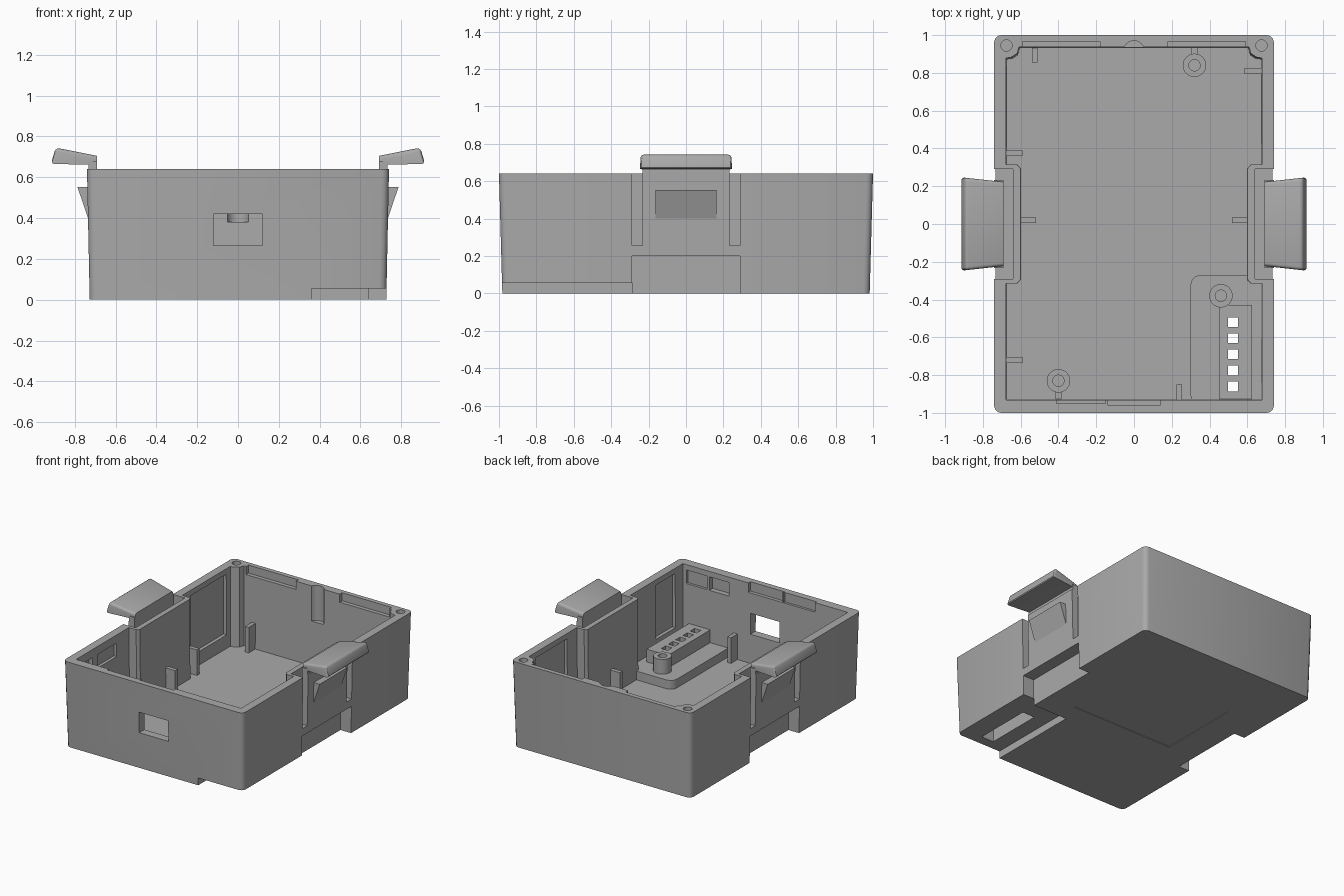
import bpy, bmesh, math
from mathutils import Vector

if "Cube" in bpy.data.objects:
    bpy.data.objects.remove(bpy.data.objects["Cube"], do_unlink=True)

grey = bpy.data.materials.new("plain_grey")
grey.use_nodes = True
COLOUR = (0.4, 0.4, 0.4, 1)
grey.diffuse_color = COLOUR
grey.node_tree.nodes["Principled BSDF"].inputs["Base Color"].default_value = COLOUR


def finish(name, bm):
    bmesh.ops.recalc_face_normals(bm, faces=bm.faces)
    mesh = bpy.data.meshes.new(name)
    bm.to_mesh(mesh)
    bm.free()
    mesh.materials.append(grey)
    obj = bpy.data.objects.new(name, mesh)
    bpy.context.collection.objects.link(obj)
    return obj


def prism(name, pts, lo, hi, axis="z", low_scale=1.0, bevel=0, edges=None):
    """Extrude a 2D outline: (x, y) along z or (x, z) along y."""
    bm = bmesh.new()
    def place(p, t, s):
        return (p[0] * s, p[1] * s, t) if axis == "z" else (p[0], t, p[1])
    a = [bm.verts.new(place(p, lo, low_scale)) for p in pts]
    b = [bm.verts.new(place(p, hi, 1)) for p in pts]
    bm.faces.new(a)
    bm.faces.new(b)
    for i in range(len(pts)):
        j = (i + 1) % len(pts)
        bm.faces.new((a[i], a[j], b[j], b[i]))
    if bevel:
        chosen = [e for e in bm.edges if edges is None or edges(e)]
        bmesh.ops.bevel(bm, geom=chosen, offset=bevel, segments=3,
                        profile=0.5, affect="EDGES")
    return finish(name, bm)


def box(name, x0, x1, y0, y1, z0, z1, **kw):
    return prism(name, [(x0, y0), (x1, y0), (x1, y1), (x0, y1)], z0, z1, **kw)


def disc(x, y, r, n=32):
    return [(x + r * math.cos(i * math.tau / n), y + r * math.sin(i * math.tau / n))
            for i in range(n)]


def boolean(obj, other, operation="DIFFERENCE"):
    mod = obj.modifiers.new("cut", "BOOLEAN")
    mod.operation, mod.solver, mod.object = operation, "EXACT", other
    bpy.context.view_layer.objects.active = obj
    bpy.ops.object.modifier_apply(modifier=mod.name)
    bpy.data.objects.remove(other, do_unlink=True)


def cut_box(obj, *dims, **kw):
    boolean(obj, box("cutter", *dims, **kw))


def smooth(obj):
    bpy.ops.object.select_all(action="DESELECT")
    obj.select_set(True)
    bpy.context.view_layer.objects.active = obj
    bpy.ops.object.shade_smooth_by_angle(angle=math.radians(30))


def upright(e):
    return abs(e.verts[0].co.z - e.verts[1].co.z) > 0.02


TOP, FLOOR = 0.64, 0.05

# Tapered tray shell with a cavity that steps in around the clips
body = box("tray_body", -0.74, 0.74, -1, 1, 0, TOP, low_scale=0.982,
           bevel=0.035, edges=upright)
half = [(0.68, -0.935), (0.68, -0.315), (0.62, -0.315), (0.603, -0.295),
        (0.603, 0.295), (0.62, 0.315), (0.68, 0.315), (0.68, 0.88),
        (0.65, 0.885), (0.62, 0.905), (0.61, 0.94)]
cavity = half + [(-x, y) for x, y in reversed(half)]
boolean(body, prism("cutter", cavity, FLOOR, 0.8, low_scale=0.99))

# Raised connector platform and terminal block
boolean(body, box("platform", 0.30, 0.69, -0.96, -0.27, 0.02, 0.115,
                  bevel=0.05, edges=upright), "UNION")
boolean(body, box("terminal", 0.45, 0.625, -0.95, -0.43, 0.03, 0.21), "UNION")
cut_box(body, 0.36, 0.9, -1.2, -0.285, -0.1, 0.055)
cut_box(body, 0.475, 0.575, -0.91, -0.48, -0.1, 0.16)
for i in range(5):
    y = -0.52 - i * 0.085
    cut_box(body, 0.497, 0.55, y - 0.026, y + 0.026, 0.1, 0.3)

for s in (-1, 1):
    def side(x0, x1):
        return sorted((s * x0, s * x1))
    # Foot recess, gap behind the clip arm, and slots beside it
    cut_box(body, *side(0.64, 0.9), -0.29, 0.29, -0.1, 0.2)
    cut_box(body, *side(0.64, 0.69), -0.29, 0.29, 0.25, 0.8)
    for t in (-1, 1):
        y0, y1 = sorted((t * 0.232, t * 0.29))
        cut_box(body, *side(0.645, 0.9), y0, y1, 0.255, 0.85)
    # Blind screw hole in the back corner
    boolean(body, prism("cutter", disc(s * 0.675, 0.945, 0.03), 0.45, 0.8))
    # Shallow ledge in the back wall
    cut_box(body, *side(0.18, 0.59), 0.9, 0.966, 0.58, 0.8)

# Front window and back wall groove
cut_box(body, -0.12, 0.12, -1.1, -0.9, 0.265, 0.42)
boolean(body, prism("cutter", disc(0, 0.915, 0.055), 0.38, 0.8))

# Shallow pockets inside the walls
cut_box(body, -0.14, 0.14, -0.957, -0.9, 0.57, 0.8)
cut_box(body, -0.41, -0.15, -0.95, -0.9, 0.57, 0.8)
cut_box(body, 0.30, 0.46, -0.97, -0.9, 0.50, 0.60)
cut_box(body, 0.48, 0.65, -0.95, -0.9, 0.50, 0.60)
cut_box(body, 0.65, 0.70, -0.84, -0.61, 0.20, 0.60)
cut_box(body, 0.65, 0.70, 0.43, 0.80, 0.20, 0.60)
cut_box(body, -0.70, -0.65, 0.41, 0.83, 0.15, 0.60)
cut_box(body, -0.70, -0.65, -0.68, -0.46, 0.48, 0.58)
cut_box(body, -0.71, -0.65, -0.92, -0.74, 0.48, 0.58)

# Label panel on the underside
cut_box(body, -0.42, 0.42, -0.13, 0.49, -0.1, 0.004)
smooth(body)

# Board support ribs: centre and half sizes
for i, (x, y, hx, hy) in enumerate([
        (-0.565, 0.02, 0.045, 0.015), (0.565, 0.02, 0.045, 0.015),
        (-0.635, 0.375, 0.045, 0.015), (-0.525, 0.9, 0.015, 0.045),
        (0.63, 0.81, 0.045, 0.015), (0.24, -0.895, 0.015, 0.045),
        (-0.635, -0.72, 0.045, 0.015)]):
    box(f"support_rib_{i + 1}", x - hx, x + hx, y - hy, y + hy, FLOOR - 0.01, 0.24)

# Screw bosses
for name, x, y, z in (("back", 0.32, 0.84, FLOOR), ("front", -0.40, -0.83, FLOOR),
                      ("terminal", 0.46, -0.38, 0.11)):
    boss = prism(f"{name}_screw_boss", disc(x, y, 0.062), z - 0.01, 0.225)
    boolean(boss, prism("cutter", disc(x, y, 0.03), z + 0.02, 0.4))
    smooth(boss)
for name, x, y0, y1 in (("back", 0.32, 0.895, 0.95), ("front", -0.40, -0.945, -0.885)):
    box(f"{name}_boss_web", x - 0.015, x + 0.015, y0, y1, FLOOR - 0.01, 0.2)

# Clip handles, necks and catches
for s, label in ((1, "left"), (-1, "right")):
    box(f"{label}_clip_neck", *sorted((s * 0.69, s * 0.733)), -0.232, 0.232, 0.6, 0.68)
    profile = [(0.69, 0.662), (0.917, 0.665), (0.893, 0.745), (0.69, 0.705)]
    handle = prism(f"{label}_clip_handle", [(s * x, z) for x, z in profile],
                   -0.247, 0.247, "y", bevel=0.018,
                   edges=lambda e: min(abs(v.co.x) for v in e.verts) > 0.8
                   or min(v.co.z for v in e.verts) > 0.7 and e.calc_length() < 0.3)
    for v in handle.data.vertices:
        v.co.y *= 0.9 + 0.1 * (abs(v.co.x) - 0.69) / 0.22
    smooth(handle)
    prism(f"{label}_clip_catch", [(s * x, z) for x, z in
          ((0.72, 0.40), (0.735, 0.40), (0.787, 0.553), (0.72, 0.553))],
          -0.163, 0.163, "y")
